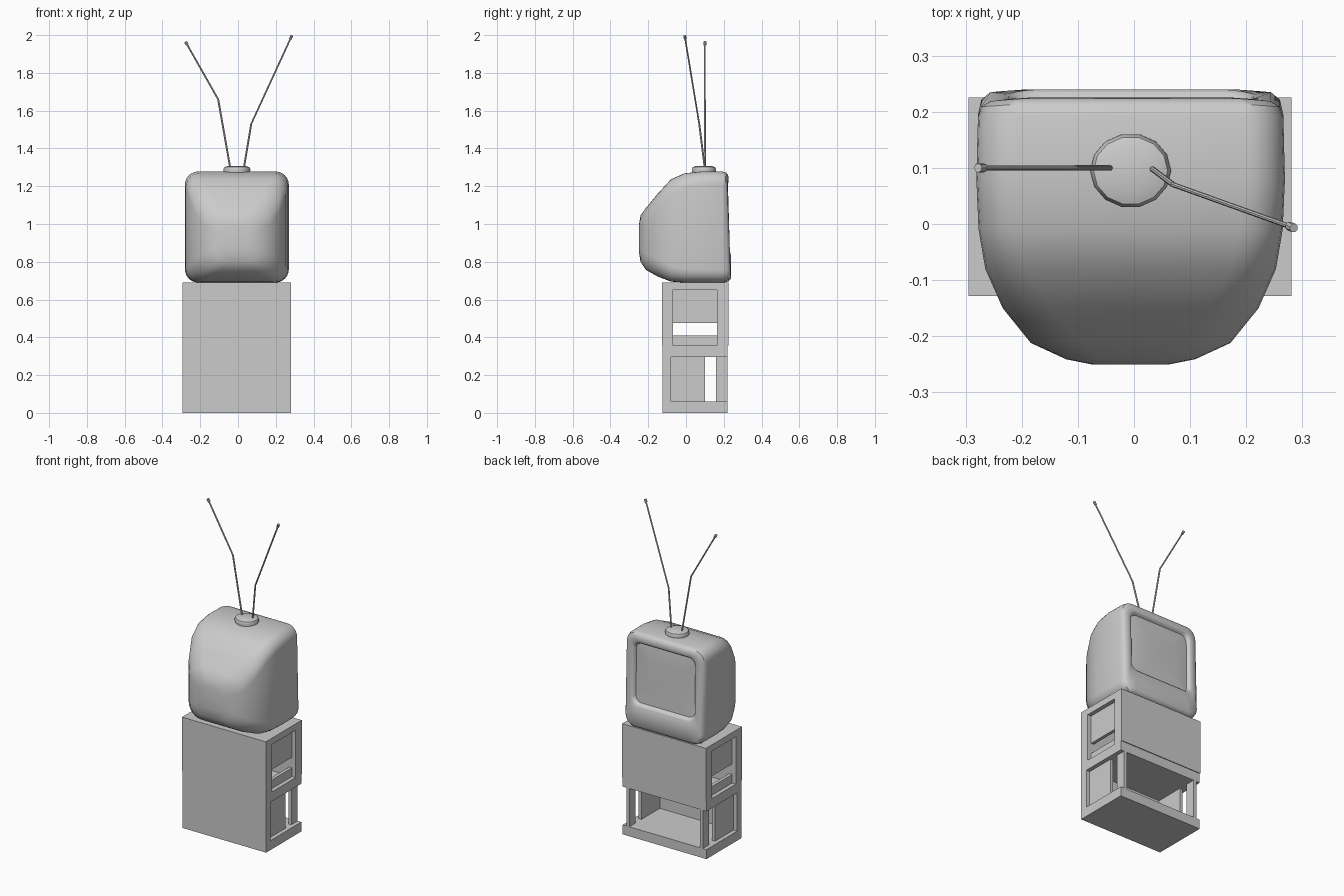
import bpy, bmesh, math
from mathutils import Vector

if "Cube" in bpy.data.objects:
    bpy.data.objects.remove(bpy.data.objects["Cube"])


def finish(name, bm, smooth=None):
    bmesh.ops.recalc_face_normals(bm, faces=bm.faces)
    me = bpy.data.meshes.new(name)
    bm.to_mesh(me)
    bm.free()
    ob = bpy.data.objects.new(name, me)
    bpy.context.collection.objects.link(ob)
    if smooth:
        bpy.ops.object.select_all(action='DESELECT')
        ob.select_set(True)
        bpy.context.view_layer.objects.active = ob
        bpy.ops.object.shade_smooth_by_angle(angle=math.radians(smooth))
    return ob


def extrude_x(bm, pts, x0, x1):
    # closed (y, z) outline extruded along x
    a = [bm.verts.new((x0, y, z)) for y, z in pts]
    b = [bm.verts.new((x1, y, z)) for y, z in pts]
    n = len(pts)
    for i in range(n):
        bm.faces.new((a[i], a[(i + 1) % n], b[(i + 1) % n], b[i]))
    bm.faces.new(a)
    bm.faces.new(b[::-1])


# Crates: thick U-shaped body with a recessed panel and slat at each end
X0, X1, INSET, PANEL = -0.295, 0.281, 0.025, 0.02


def crate(name, place, width, depth, base, wall, hole):
    bm = bmesh.new()
    w, d = width, depth
    u_profile = [(0, 0), (w, 0), (w, d), (w - wall, d), (w - wall, base),
                 (wall, base), (wall, d), (0, d)]
    extrude_x(bm, [place(u, v) for u, v in u_profile], X0, X1)
    for x in (X0 + INSET, X1 - INSET - PANEL):
        for v0, v1 in ((base, hole[0]), (hole[1], d)):
            rect = [(wall, v0), (w - wall, v0), (w - wall, v1), (wall, v1)]
            extrude_x(bm, [place(u, v) for u, v in rect], x, x + PANEL)
    finish(name, bm)


crate("lower_crate", lambda u, v: (-0.125 + v, u), 0.356, 0.345, 0.045, 0.059, (0.225, 0.283))
crate("upper_crate", lambda u, v: (-0.128 + u, 0.69 - v), 0.353, 0.334, 0.04, 0.06, (0.215, 0.28))

# Television shell: rounded rectangles lofted from the back to the screen
CX, SEG = -0.006, 6


def ring(bm, y, hw, z0, z1, r, shape):
    verts = []
    for k, (sx, top) in enumerate(((1, 1), (-1, 1), (-1, 0), (1, 0))):
        cx = sx * (hw - r)
        cz = z1 - r if top else z0 + r
        for i in range(SEG + 1):
            a = math.pi / 2 * (k + i / SEG)
            x, z = cx + r * math.cos(a), cz + r * math.sin(a)
            yy = y
            if shape:  # bowed front with a fuller chin
                t = min(max((0.93 - z) / 0.13, 0), 1)
                yy += shape * (0.016 * t * t * (3 - 2 * t) - 0.012 * (x / 0.26) ** 2)
            verts.append(bm.verts.new((CX + x, yy, z)))
    return verts


sections = [
    (-0.250, 0.070, 0.860, 0.990, 0.050, 0),
    (-0.241, 0.115, 0.800, 1.045, 0.070, 0),
    (-0.212, 0.178, 0.757, 1.085, 0.090, 0),
    (-0.150, 0.228, 0.722, 1.160, 0.090, 0),
    (-0.080, 0.259, 0.695, 1.236, 0.082, 0),
    (-0.010, 0.271, 0.690, 1.268, 0.074, 0),
    (0.080, 0.275, 0.690, 1.278, 0.070, 0),
    (0.195, 0.272, 0.690, 1.278, 0.068, 0.4),
    (0.219, 0.266, 0.696, 1.272, 0.064, 0.8),
    (0.230, 0.250, 0.712, 1.258, 0.056, 1),
    (0.231, 0.218, 0.832, 1.230, 0.045, 1),
    (0.226, 0.211, 0.840, 1.222, 0.042, 1),
    (0.210, 0.204, 0.848, 1.214, 0.040, 0.8),
    (0.215, 0.130, 0.920, 1.145, 0.030, 0.5),
]
bm = bmesh.new()
rings = [ring(bm, *s) for s in sections]
for a, b in zip(rings, rings[1:]):
    n = len(a)
    for i in range(n):
        bm.faces.new((a[i], a[(i + 1) % n], b[(i + 1) % n], b[i]))
bm.faces.new(rings[0])
bm.faces.new(rings[-1])
finish("television_body", bm, 40)

# Antenna base: low domed disc
bm = bmesh.new()
loops = []
for r, z in ((0.066, 1.265), (0.072, 1.288), (0.066, 1.301), (0.045, 1.308)):
    loops.append([bm.verts.new((-0.006 + r * math.cos(i * math.tau / 14),
                                0.095 + r * 0.92 * math.sin(i * math.tau / 14), z)) for i in range(14)])
for a, b in zip(loops, loops[1:]):
    for i in range(14):
        bm.faces.new((a[i], a[(i + 1) % 14], b[(i + 1) % 14], b[i]))
bm.faces.new(loops[0])
bm.faces.new(loops[-1])
finish("antenna_base", bm, 40)


# Antennas: two bent rods with small end caps
def rod(bm, p, q, r):
    p, q = Vector(p), Vector(q)
    d = q - p
    m = d.to_track_quat('Z', 'Y').to_matrix().to_4x4()
    m.translation = (p + q) / 2
    bmesh.ops.create_cone(bm, cap_ends=True, segments=8, radius1=r, radius2=r, depth=d.length, matrix=m)


paths = {
    "left_antenna": [(-0.04, 0.1, 1.29), (-0.105, 0.1, 1.66), (-0.278, 0.1, 1.965)],
    "right_antenna": [(0.03, 0.1, 1.29), (0.07, 0.07, 1.53), (0.285, -0.007, 1.997)],
}
for name, pts in paths.items():
    bm = bmesh.new()
    rod(bm, pts[0], pts[1], 0.005)
    rod(bm, pts[1], pts[2], 0.0045)
    tip = Vector(pts[2])
    back = (Vector(pts[1]) - tip).normalized()
    rod(bm, tip + back * 0.02, tip, 0.008)
    finish(name, bm, 40)
